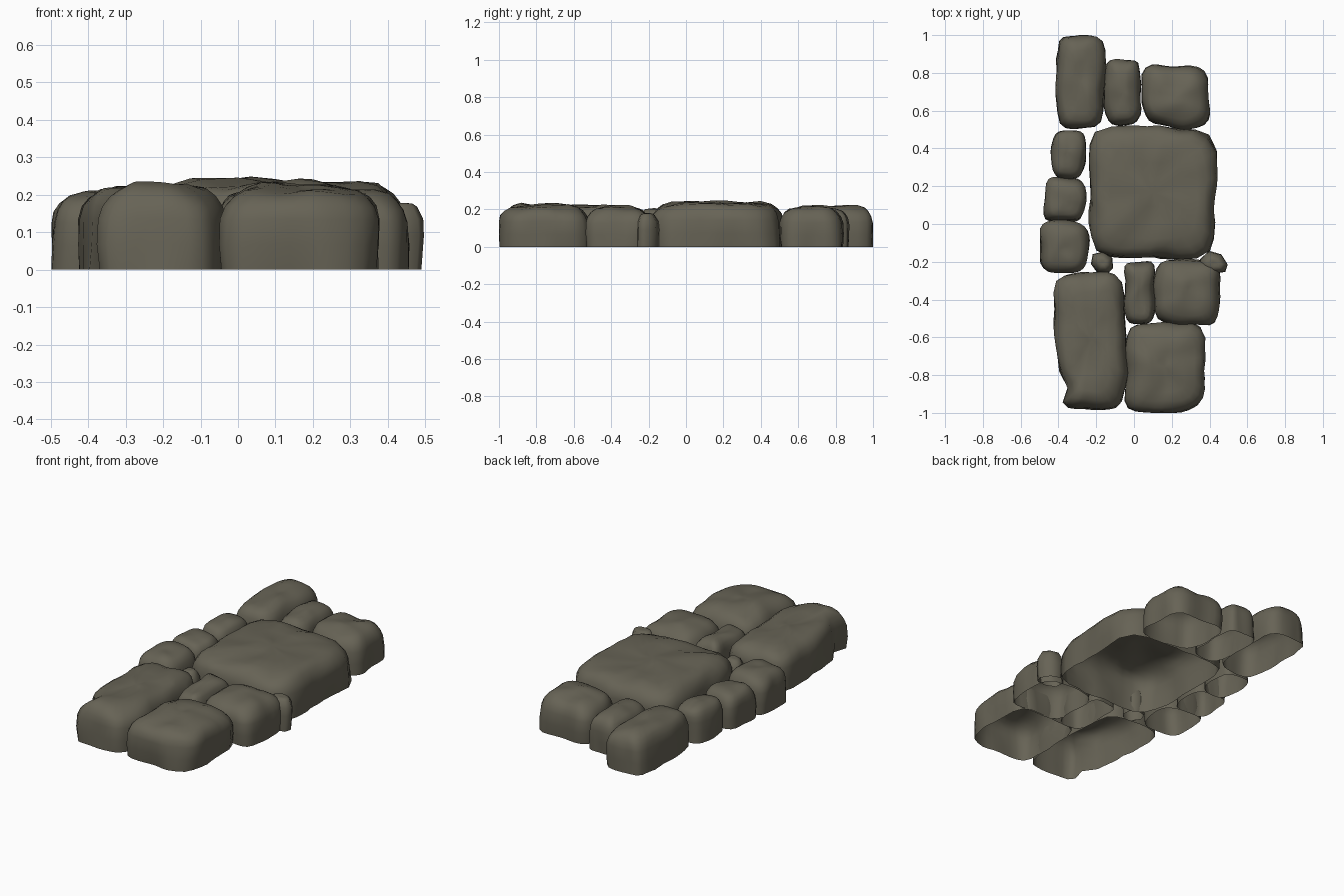
import bpy, bmesh, math
from mathutils import Vector, noise

if "Cube" in bpy.data.objects:
    bpy.data.objects.remove(bpy.data.objects["Cube"])

rock = bpy.data.materials.new("grey brown rock")
rock.diffuse_color = (0.135, 0.125, 0.092, 1)
rock.use_nodes = True
rock.node_tree.nodes["Principled BSDF"].inputs["Base Color"].default_value = rock.diffuse_color

# rounded stone profile: (height fraction, inset from the outline)
PROFILE = [(0, 0.002), (0.3, 0), (0.6, 0.002), (0.75, 0.011),
           (0.86, 0.028), (0.94, 0.053), (0.985, 0.097)]
# pebble profile: narrow foot, widest near the middle, pointed top
PEBBLE = [(0, 0.012), (0.5, 0), (0.75, 0.008), (0.93, 0.05), (0.98, 0.08)]


def stone(name, sw, se, ne, nw, h, power=5.0, rough=0.015, profile=PROFILE,
          sides=36, edge=1.0, dent=None):
    """Open-bottomed rounded stone filling a four-cornered footprint."""
    sw, se, ne, nw = (Vector(c) for c in (sw, se, ne, nw))
    hx = ((se - sw).length + (ne - nw).length) / 4
    hy = ((nw - sw).length + (ne - se).length) / 4
    soft = edge * min(1, min(hx, hy) / 0.15)

    def place(u, v, z):
        a, b = (u + 1) / 2, (v + 1) / 2
        p = sw.lerp(se, a).lerp(nw.lerp(ne, a), b)
        n = noise.noise_vector(Vector((p.x * 9, p.y * 9, z * 5 + 3)))
        x, y = p.x + n.x * rough, p.y + n.y * rough
        if dent:  # chip pushed in from the left or right edge
            x += dent[2] * math.exp(-((y - dent[1]) / 0.05) ** 2 - ((x - dent[0]) / 0.09) ** 2)
        x, y = max(-0.498, min(0.498, x)), max(-1, min(1, y))
        return (x, y, z + n.z * rough * 1.1 * (z / h) ** 3)

    bm = bmesh.new()
    rings = []
    for k in range(len(profile) + 2):
        zf, d = profile[min(k, len(profile) - 1)]
        inner = (1, 0.65, 0.3)[max(0, k - len(profile) + 1)]
        if inner < 1:
            zf = 1.0
        ring = []
        for i in range(sides):
            t = 2 * math.pi * (i + 0.5) / sides
            c, s = math.cos(t), math.sin(t)
            r = (abs(c) ** power + abs(s) ** power) ** (-1 / power)
            u = c * r * (1 - d * soft / hx) * inner
            v = s * r * (1 - d * soft / hy) * inner
            ring.append(bm.verts.new(place(u, v, zf * h)))
        rings.append(ring)
    for lo, up in zip(rings, rings[1:]):
        for i in range(sides):
            j = (i + 1) % sides
            bm.faces.new((lo[i], lo[j], up[j], up[i]))
    mid = bm.verts.new(place(0, 0, h))
    for i in range(sides):
        bm.faces.new((rings[-1][i], rings[-1][(i + 1) % sides], mid))
    for f in bm.faces:
        f.smooth = True
    me = bpy.data.meshes.new(name)
    bm.to_mesh(me)
    bm.free()
    me.materials.append(rock)
    bpy.context.collection.objects.link(bpy.data.objects.new(name, me))


# back row
stone("back_left_stone", (-.41, .505), (-.16, .51), (-.15, 1.0), (-.415, 1.0), .22)
stone("back_middle_stone", (-.155, .525), (.03, .52), (.04, .87), (-.16, .87), .20)
stone("back_right_stone", (.045, .53), (.40, .49), (.395, .83), (.035, .845), .215, 4)
# large central slab
stone("central_slab", (-.235, -.185), (.435, -.18), (.435, .50), (-.235, .525), .236, 6,
      .02, edge=1.15)
# left column of small stones
stone("left_upper_stone", (-.445, .24), (-.26, .24), (-.25, .495), (-.43, .5), .195, 3.6)
stone("left_middle_stone", (-.475, .015), (-.26, .015), (-.26, .24), (-.47, .25), .20, 4.5)
stone("left_lower_stone", (-.5, -.25), (-.245, -.26), (-.24, .01), (-.497, .025), .21, 4)
# angular filler pebbles
stone("left_pebble", (-.21, -.275), (-.105, -.265), (-.11, -.15), (-.245, -.15), .175, 2.2,
      .01, PEBBLE, 7)
stone("right_pebble", (.32, -.25), (.48, -.285), (.51, -.19), (.38, -.115), .18, 2.2,
      .01, PEBBLE, 7)
# front stones
stone("front_narrow_stone", (-.045, -.53), (.115, -.52), (.115, -.2), (-.055, -.205), .205)
stone("front_side_stone", (.105, -.525), (.455, -.545), (.46, -.195), (.115, -.18), .212, 4.5)
stone("front_left_stone", (-.39, -.985), (-.04, -.975), (-.045, -.265), (-.435, -.255), .226,
      5, .018, dent=(-.41, -.85, .045))
stone("front_right_stone", (-.05, -1.003), (.365, -.995), (.38, -.52), (-.045, -.52), .225,
      5, .018, edge=1.1)
